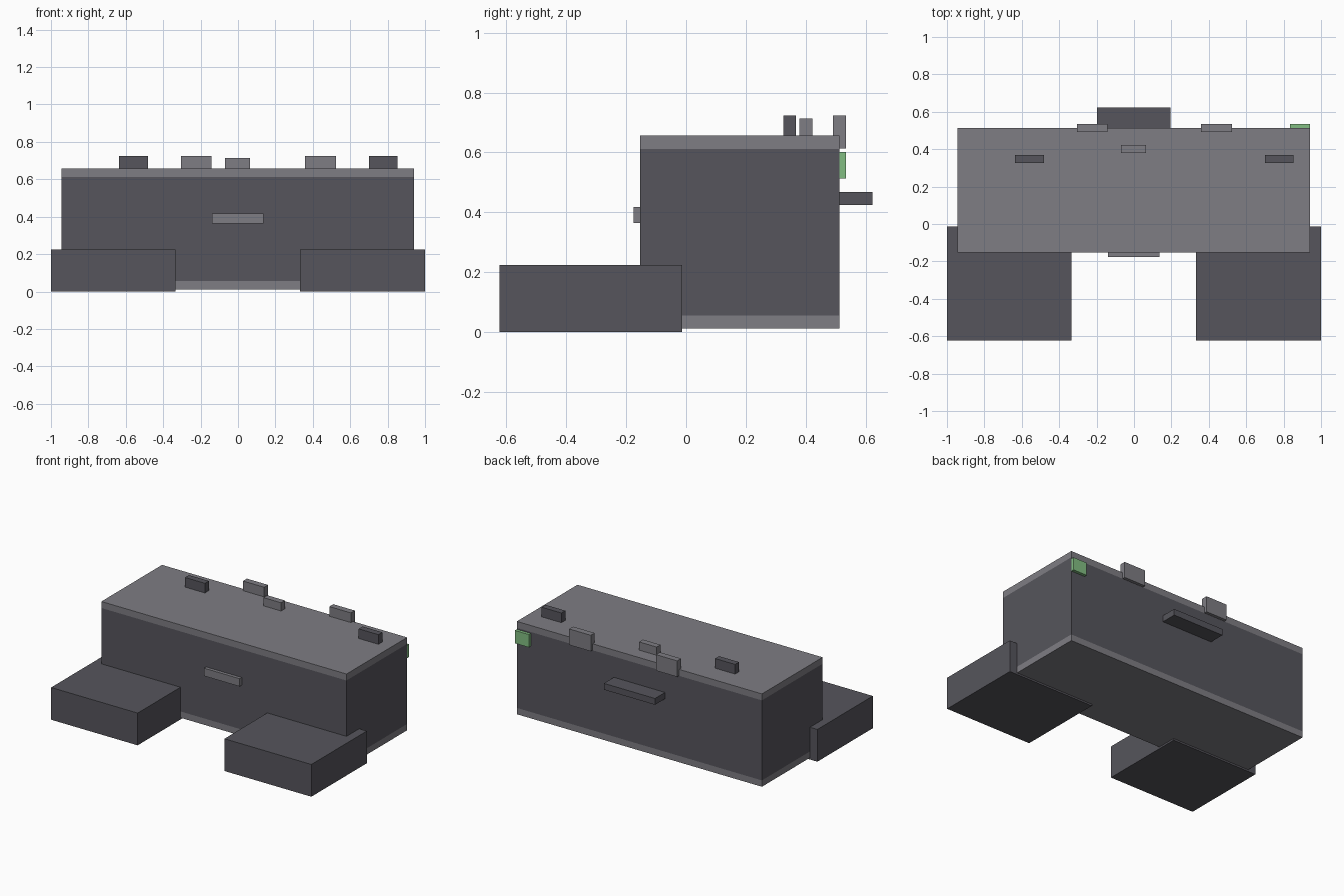
import bpy
import bmesh
from mathutils import Vector

default = bpy.data.objects.get("Cube")
if default:
    bpy.data.objects.remove(default, do_unlink=True)


def make_material(name, color):
    mat = bpy.data.materials.new(name)
    mat.use_nodes = True
    mat.diffuse_color = color
    mat.node_tree.nodes["Principled BSDF"].inputs["Base Color"].default_value = color
    return mat


dark = make_material("dark grey", (0.093, 0.091, 0.107, 1))
light = make_material("light grey", (0.209, 0.205, 0.227, 1))
green = make_material("green", (0.225, 0.515, 0.225, 1))


def box(name, x, y, z, mat):
    """Axis-aligned box given its (min, max) extent on each axis."""
    bm = bmesh.new()
    bmesh.ops.create_cube(bm, size=1)
    for v in bm.verts:
        v.co = Vector([r[0] if c < 0 else r[1] for c, r in zip(v.co, (x, y, z))])
    mesh = bpy.data.meshes.new(name)
    bm.to_mesh(mesh)
    bm.free()
    mesh.materials.append(mat)
    obj = bpy.data.objects.new(name, mesh)
    bpy.context.collection.objects.link(obj)
    return obj


# Main body between a lighter base plate and lid
body_x, body_y = (-0.943, 0.941), (-0.153, 0.513)
box("base_plate", body_x, body_y, (0.012, 0.056), light)
box("body", body_x, body_y, (0.056, 0.612), dark)
box("lid", body_x, body_y, (0.612, 0.657), light)

# Front feet, overlapping the body
foot_y, foot_z = (-0.623, -0.014), (0, 0.224)
box("right_foot", (-1, -0.335), foot_y, foot_z, dark)
box("left_foot", (0.332, 1), foot_y, foot_z, dark)

# Front handle and rear shelf
box("front_handle", (-0.139, 0.136), (-0.176, -0.153), (0.364, 0.418), light)
box("rear_shelf", (-0.198, 0.195), (0.513, 0.623), (0.424, 0.468), dark)

# Rear hinge tabs straddling the lid edge
for side, x in (("right", (-0.306, -0.143)), ("left", (0.358, 0.524))):
    box(side + "_hinge_tab", x, (0.491, 0.534), (0.613, 0.724), light)

# Raised blocks on the lid
for side, x in (("right", (-0.635, -0.482)), ("left", (0.7, 0.852))):
    box(side + "_lid_block", x, (0.325, 0.368), (0.657, 0.724), dark)
box("centre_lid_block", (-0.07, 0.065), (0.38, 0.422), (0.657, 0.714), light)

# Green tag on the back corner
box("green_tag", (0.834, 0.941), (0.513, 0.534), (0.513, 0.602), green)
